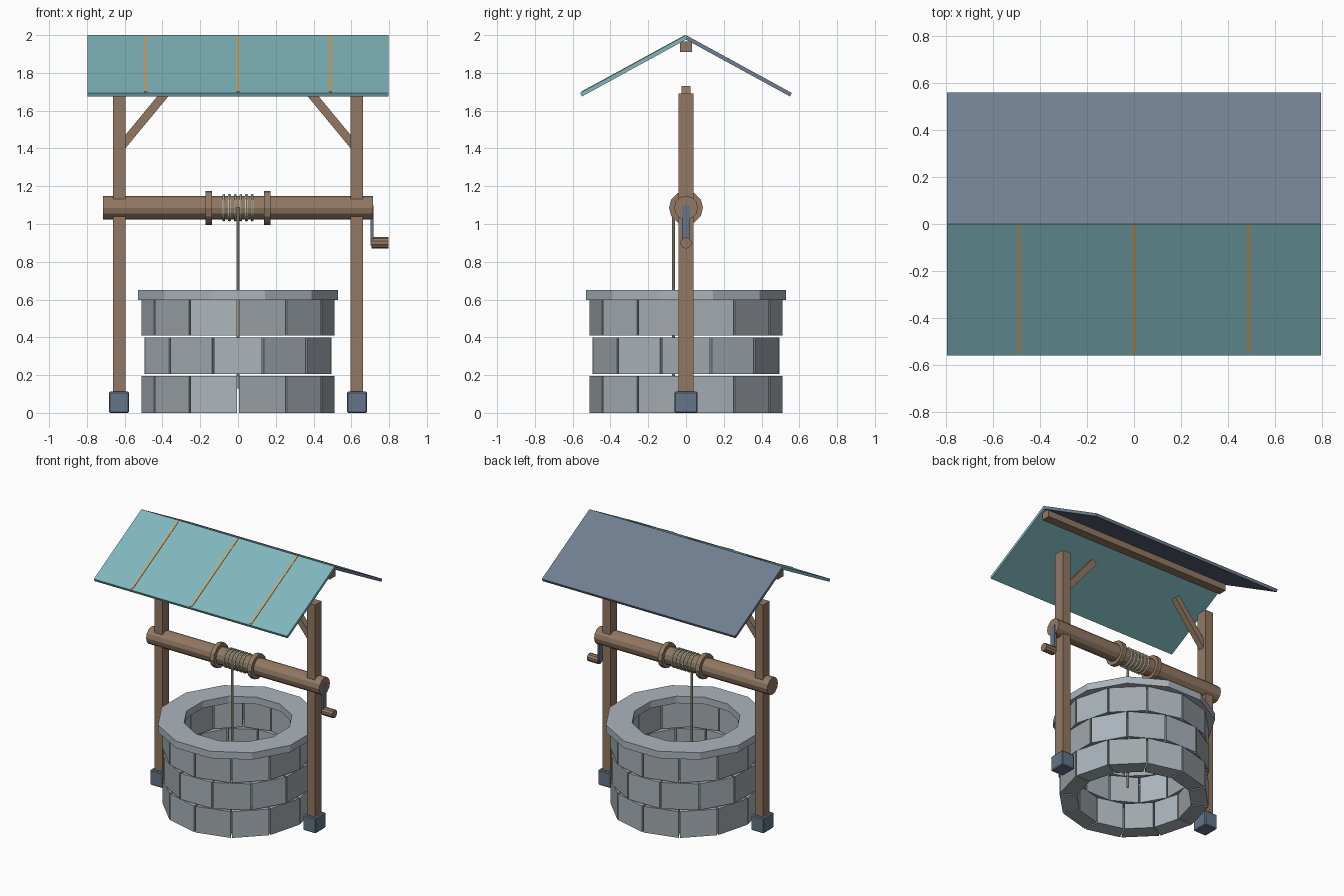
import bpy, bmesh, math
from mathutils import Vector, Matrix

if "Cube" in bpy.data.objects:
    bpy.data.objects.remove(bpy.data.objects["Cube"])


def material(name, rgb):
    m = bpy.data.materials.new(name)
    lin = [((c / 255 + 0.055) / 1.055) ** 2.4 for c in rgb]
    m.diffuse_color = (*lin, 1)
    m.use_nodes = True
    m.node_tree.nodes["Principled BSDF"].inputs["Base Color"].default_value = m.diffuse_color
    return m


WOOD = material("brown wood", (146, 121, 99))
STONE = material("light stone", (171, 181, 188))
STONE2 = material("grey stone", (160, 168, 172))
METAL = material("blue grey metal", (100, 117, 136))
TEAL = material("teal roof", (128, 184, 190))
SLATE = material("slate roof", (112, 127, 145))
ROPE = material("pale rope", (202, 196, 174))
TAN = material("tan batten", (202, 164, 106))


def finish(name, bm, mats):
    bmesh.ops.recalc_face_normals(bm, faces=bm.faces)
    me = bpy.data.meshes.new(name)
    bm.to_mesh(me)
    bm.free()
    for m in mats:
        me.materials.append(m)
    ob = bpy.data.objects.new(name, me)
    bpy.context.collection.objects.link(ob)
    return ob


def box(name, centre, size, mat, rot=None, bevel=0):
    bm = bmesh.new()
    bmesh.ops.create_cube(bm, size=1)
    bmesh.ops.scale(bm, vec=size, verts=bm.verts)
    if bevel:
        bmesh.ops.bevel(bm, geom=bm.edges[:], offset=bevel, segments=1, affect='EDGES')
    m = Matrix.Translation(centre) @ (rot or Matrix.Identity(4))
    bmesh.ops.transform(bm, matrix=m, verts=bm.verts)
    return finish(name, bm, [mat])


def rod(name, a, b, r, sides, mat):
    a, b = Vector(a), Vector(b)
    bm = bmesh.new()
    bmesh.ops.create_cone(bm, cap_ends=True, segments=sides, radius1=r, radius2=r,
                          depth=(b - a).length)
    q = (b - a).to_track_quat('Z', 'Y').to_matrix().to_4x4()
    bmesh.ops.transform(bm, matrix=Matrix.Translation((a + b) / 2) @ q, verts=bm.verts)
    return finish(name, bm, [mat])


def extrude_x(name, profile, x0, x1, mat):
    # prism of a (y, z) profile along x
    bm = bmesh.new()
    f = bm.faces.new([bm.verts.new((x0, y, z)) for y, z in profile])
    g = bmesh.ops.extrude_face_region(bm, geom=[f])["geom"]
    bmesh.ops.translate(bm, vec=(x1 - x0, 0, 0),
                        verts=[v for v in g if isinstance(v, bmesh.types.BMVert)])
    return finish(name, bm, [mat])


def stone_ring(name, r_in, r_out, z0, z1, offset, gap):
    # twelve wedge stones, separated by narrow joints
    bm = bmesh.new()
    for i in range(12):
        vs = []
        for z in (z0, z1):
            for r, k, s in ((r_in, 0, 1), (r_out, 0, 1), (r_out, 1, -1), (r_in, 1, -1)):
                a = math.radians(30 * (i + k) + offset) + s * gap / 2 / r
                vs.append(bm.verts.new((r * math.cos(a), r * math.sin(a), z)))
        for q in ((3, 2, 1, 0), (4, 5, 6, 7), (0, 1, 5, 4), (1, 2, 6, 5), (2, 3, 7, 6), (3, 0, 4, 7)):
            bm.faces.new([vs[j] for j in q]).material_index = i % 2
    return finish(name, bm, [STONE, STONE2])


# stone wall: three staggered courses
for i, (z0, z1) in enumerate(((0, 0.195), (0.205, 0.40), (0.41, 0.598))):
    stone_ring("stone_course_%d" % (i + 1), 0.39, 0.51, z0, z1, 15 * (i % 2), 0.01)

# one-piece rim
bm = bmesh.new()
rings = [[bm.verts.new((r * math.cos(math.radians(30 * k + 15)),
                        r * math.sin(math.radians(30 * k + 15)), z)) for k in range(12)]
         for r, z in ((0.37, 0.598), (0.549, 0.598), (0.549, 0.65), (0.37, 0.65))]
for j in range(4):
    A, B = rings[j], rings[(j + 1) % 4]
    for k in range(12):
        n = (k + 1) % 12
        bm.faces.new((A[k], A[n], B[n], B[k]))
finish("stone_rim", bm, [STONE])

# posts, feet and braces on both sides
for s, side in ((-1, "left"), (1, "right")):
    box(side + "_post", (s * 0.628, 0, 0.875), (0.066, 0.08, 1.63), WOOD)
    box(side + "_foot", (s * 0.63, 0, 0.056), (0.106, 0.122, 0.112), METAL, bevel=0.006)
    a, b = Vector((s * 0.62, 0, 1.407)), Vector((s * 0.364, 0, 1.717))
    q = (b - a).to_track_quat('Z', 'Y').to_matrix().to_4x4()
    box(side + "_brace", (a + b) / 2, (0.045, 0.045, (b - a).length), WOOD, rot=q)
    # collar on the axle
    rod(side + "_collar", (s * 0.137, 0, 1.086), (s * 0.171, 0, 1.086), 0.09, 12, WOOD)

# axle and crank
rod("axle", (-0.714, 0, 1.086), (0.714, 0, 1.086), 0.063, 12, WOOD)
box("crank_arm", (0.709, 0, 0.992), (0.016, 0.042, 0.21), METAL)
rod("crank_handle", (0.708, 0, 0.9), (0.797, 0, 0.9), 0.03, 10, WOOD)

# rope coils and hanging rope
for i in range(6):
    bpy.ops.mesh.primitive_torus_add(location=(-0.075 + 0.03 * i, 0, 1.086),
                                     rotation=(0, math.pi / 2, 0), major_radius=0.065,
                                     minor_radius=0.008, major_segments=16, minor_segments=6)
    ob = bpy.context.object
    ob.name = "rope_coil_%d" % (i + 1)
    ob.data.materials.append(ROPE)
rod("hanging_rope", (0, -0.066, 0.13), (0, -0.066, 1.09), 0.008, 8, ROPE)

# roof slopes, ridge beam and battens
extrude_x("front_roof", [(0, 2.0), (-0.56, 1.694), (-0.551, 1.675), (0, 1.976)], -0.797, 0.797, TEAL)
extrude_x("back_roof", [(0, 2.0), (0.56, 1.694), (0.551, 1.675), (0, 1.976)], -0.797, 0.797, SLATE)
box("ridge_beam", (0, 0, 1.938), (1.56, 0.066, 0.056), WOOD)
for i, x in enumerate((-0.49, 0, 0.49)):
    extrude_x("roof_batten_%d" % (i + 1),
              [(-0.006, 2.0), (-0.553, 1.702), (-0.551, 1.696), (-0.006, 1.994)],
              x - 0.008, x + 0.008, TAN)
